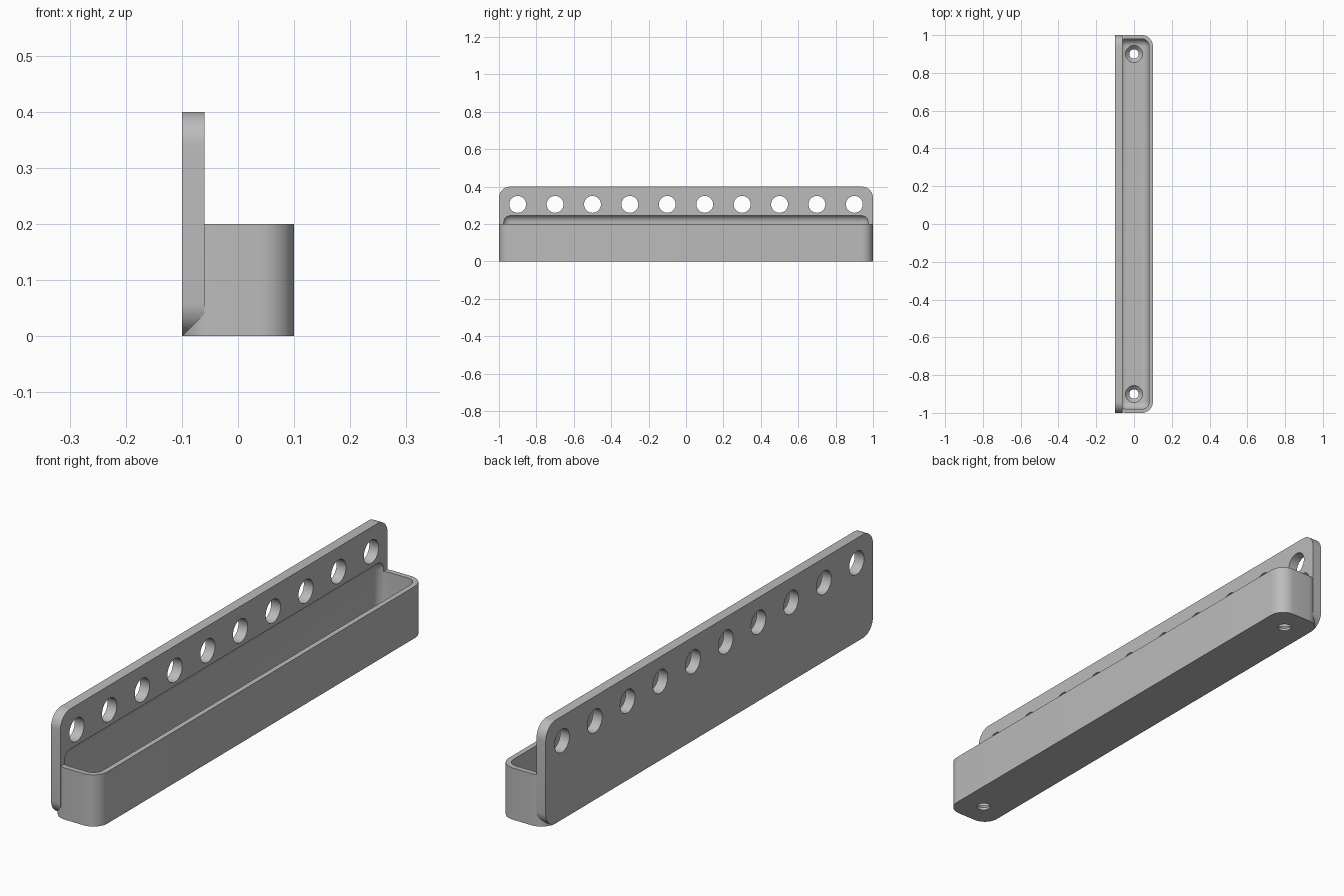
import bpy
import bmesh
from mathutils import Matrix, Vector

cube = bpy.data.objects.get("Cube")
if cube:
    bpy.data.objects.remove(cube, do_unlink=True)

CORNER = 0.06   # outer corner radius
WALL = 0.02


def make_object(name, bm):
    mesh = bpy.data.meshes.new(name)
    bm.to_mesh(mesh)
    bm.free()
    obj = bpy.data.objects.new(name, mesh)
    bpy.context.collection.objects.link(obj)
    return obj


def rounded_box(name, low, high, radius, axis=None):
    """Box with edges along one axis rounded, or all edges if axis is None."""
    low, high = Vector(low), Vector(high)
    bm = bmesh.new()
    bmesh.ops.create_cube(bm, size=1)
    bmesh.ops.scale(bm, vec=high - low, verts=bm.verts)
    bmesh.ops.translate(bm, vec=(low + high) / 2, verts=bm.verts)
    edges = [e for e in bm.edges if axis is None
             or abs(e.verts[0].co[axis] - e.verts[1].co[axis]) > 1e-4]
    bmesh.ops.bevel(bm, geom=edges, offset=radius, segments=10,
                    profile=0.5, affect='EDGES')
    return make_object(name, bm)


def add_cone(bm, centre, r_low, r_high, depth, turn=Matrix()):
    bmesh.ops.create_cone(bm, cap_ends=True, segments=48, radius1=r_low,
                          radius2=r_high, depth=depth,
                          matrix=Matrix.Translation(centre) @ turn)


def combine(target, other, operation):
    mod = target.modifiers.new(operation.title(), 'BOOLEAN')
    mod.operation = operation
    mod.solver = 'EXACT'
    mod.object = other
    bpy.context.view_layer.objects.active = target
    bpy.ops.object.modifier_apply(modifier=mod.name)
    bpy.data.objects.remove(other, do_unlink=True)


# Tray block joined to the upright back plate
rack = rounded_box("wall_tray", (-0.1, -1, 0), (0.1, 1, 0.2), CORNER, axis=2)
plate = rounded_box("back_plate", (-0.1, -1, 0), (-0.06, 1, 0.4), CORNER, axis=0)
combine(rack, plate, 'UNION')

# Hollow with soft edges, cut partly into the plate
cavity = rounded_box("cavity", (-0.1 + WALL, -1 + WALL, 0.03),
                     (0.1 - WALL, 1 - WALL, 0.25), CORNER - WALL)
combine(rack, cavity, 'DIFFERENCE')

# Row of round holes through the plate
bm = bmesh.new()
for i in range(10):
    add_cone(bm, (-0.08, -0.9 + 0.2 * i, 0.305), 0.045, 0.045, 0.1,
             Matrix.Rotation(1.5707963, 4, 'Y'))
combine(rack, make_object("tool_holes", bm), 'DIFFERENCE')

# Countersunk screw holes in the floor
bm = bmesh.new()
for y in (-0.9, 0.9):
    add_cone(bm, (0, y, 0), 0.025, 0.025, 0.2)
combine(rack, make_object("screw_holes", bm), 'DIFFERENCE')
bm = bmesh.new()
for y in (-0.9, 0.9):
    add_cone(bm, (0, y, 0.025), 0.02, 0.06, 0.04)
combine(rack, make_object("countersinks", bm), 'DIFFERENCE')

# Grey plastic
grey = bpy.data.materials.new("grey plastic")
grey.use_nodes = True
colour = (0.5, 0.5, 0.5, 1)
grey.diffuse_color = colour
grey.node_tree.nodes["Principled BSDF"].inputs["Base Color"].default_value = colour
rack.data.materials.clear()
rack.data.materials.append(grey)
for poly in rack.data.polygons:
    poly.material_index = 0

bpy.ops.object.select_all(action='DESELECT')
rack.select_set(True)
bpy.context.view_layer.objects.active = rack
bpy.ops.object.shade_smooth_by_angle(angle=0.52)
